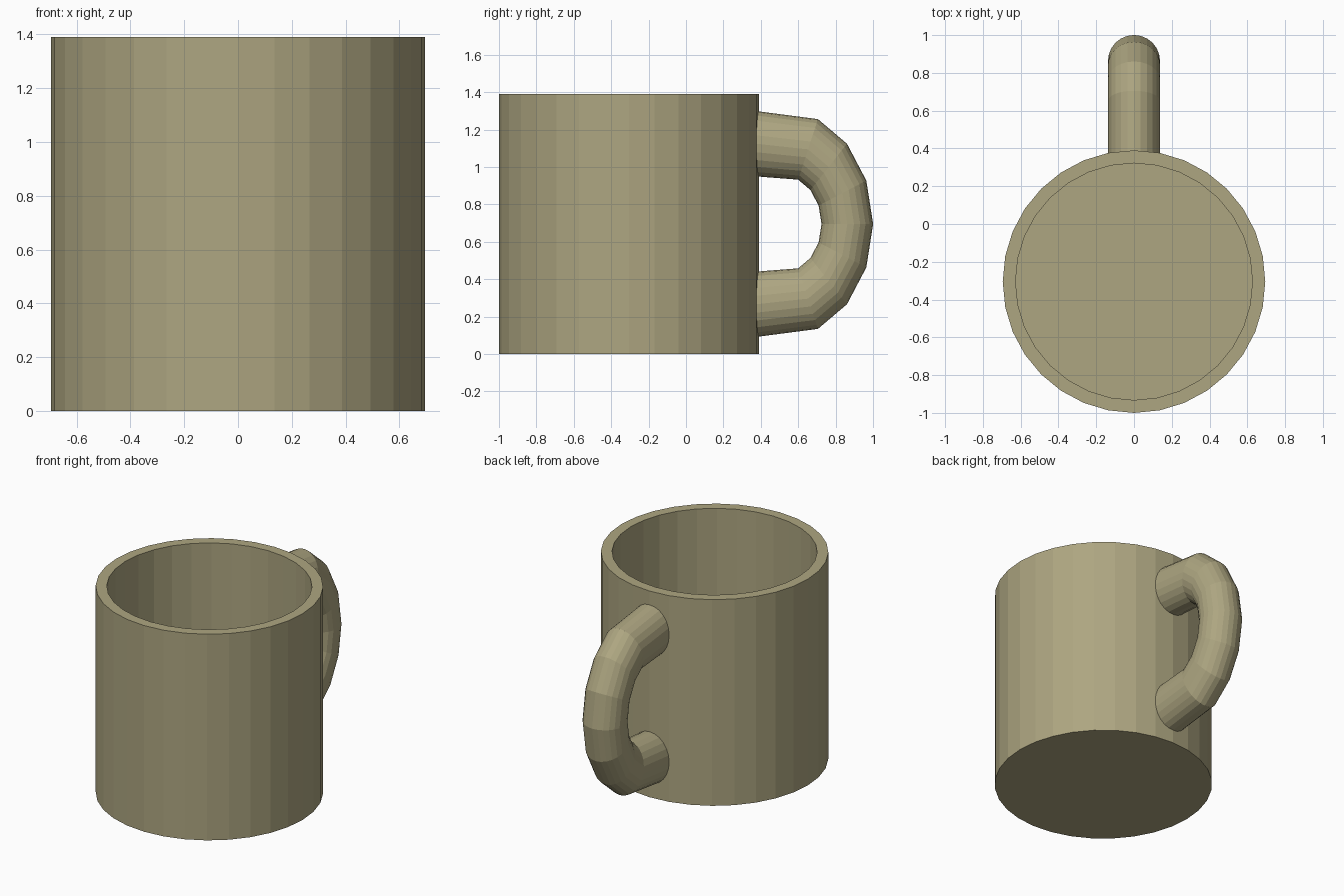
import bpy, bmesh
from math import sin, cos, pi, radians

if "Cube" in bpy.data.objects:
    bpy.data.objects.remove(bpy.data.objects["Cube"])

HEIGHT, RADIUS, INNER, FLOOR, CUP_Y = 1.39, 0.695, 0.627, 0.07, -0.305

clay = bpy.data.materials.new("clay")
clay.diffuse_color = (0.42, 0.38, 0.22, 1)
clay.use_nodes = True
clay.node_tree.nodes["Principled BSDF"].inputs["Base Color"].default_value = clay.diffuse_color


def loft(name, rings):
    """Skin a list of point rings with quads and cap both ends."""
    bm = bmesh.new()
    loops = [[bm.verts.new(p) for p in ring] for ring in rings]
    n = len(loops[0])
    for a, b in zip(loops, loops[1:]):
        for i in range(n):
            j = (i + 1) % n
            bm.faces.new((a[i], a[j], b[j], b[i]))
    bm.faces.new(loops[0])
    bm.faces.new(loops[-1])
    bmesh.ops.recalc_face_normals(bm, faces=bm.faces)
    mesh = bpy.data.meshes.new(name)
    bm.to_mesh(mesh)
    bm.free()
    mesh.materials.append(clay)
    obj = bpy.data.objects.new(name, mesh)
    bpy.context.collection.objects.link(obj)
    return obj


# Cup: outer wall, rim, inner wall and floor from one profile
def circle(r, z, n=32):
    return [(r * sin(2 * pi * i / n), CUP_Y + r * cos(2 * pi * i / n), z)
            for i in range(n)]


profile = [(RADIUS, 0), (RADIUS, HEIGHT), (INNER, HEIGHT), (INNER, FLOOR)]
loft("cup", [circle(r, z) for r, z in profile])


# Handle: stretched half torus whose end rings run into the cup wall
def handle_ring(angle, n=24, major=0.34, minor=0.138, stretch=1.27):
    t = radians(angle)
    ring = []
    for i in range(n):
        p = 2 * pi * i / n
        r = major + minor * cos(p)
        y = 0.35 if abs(angle) == 90 else 0.5225 + r * cos(t)
        ring.append((minor * sin(p), y, HEIGHT / 2 + stretch * r * sin(t)))
    return ring


loft("handle", [handle_ring(-90 + 22.5 * k) for k in range(9)])
